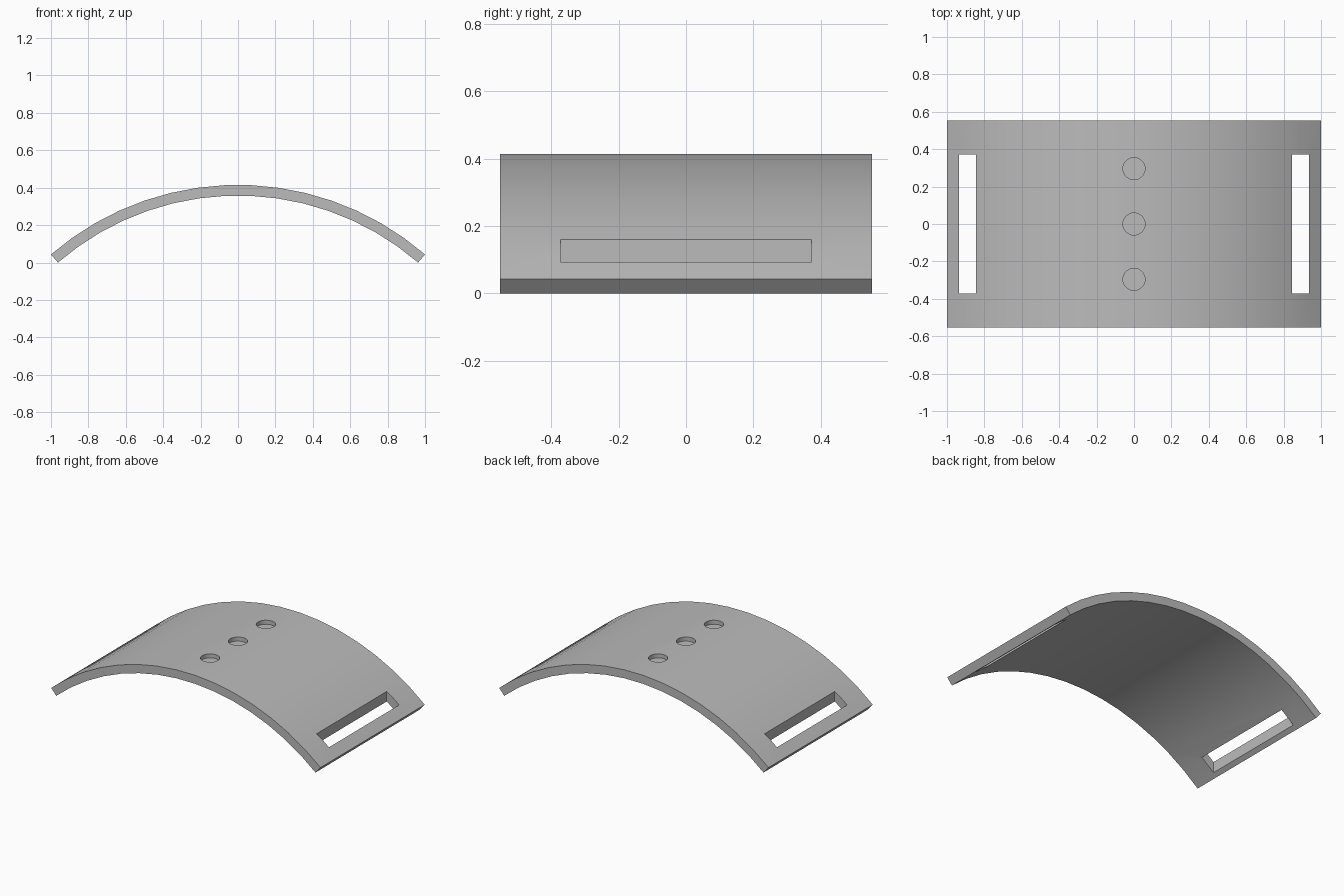
import bpy, bmesh, math
from mathutils import Matrix

cube = bpy.data.objects.get("Cube")
if cube:
    bpy.data.objects.remove(cube, do_unlink=True)

OUTER, INNER, CENTRE_Z = 1.53, 1.473, -1.115
HALF_ANGLE = math.asin(1 / OUTER)
SEGMENTS = 15
HALF_WIDTH = 0.553

grey = bpy.data.materials.new("plain_grey")
grey.use_nodes = True
grey.diffuse_color = (0.5, 0.5, 0.5, 1)
grey.node_tree.nodes["Principled BSDF"].inputs["Base Color"].default_value = grey.diffuse_color


def make_object(name, bm):
    bmesh.ops.recalc_face_normals(bm, faces=bm.faces)
    mesh = bpy.data.meshes.new(name)
    bm.to_mesh(mesh)
    bm.free()
    mesh.materials.append(grey)
    obj = bpy.data.objects.new(name, mesh)
    bpy.context.collection.objects.link(obj)
    return obj


def arc_points(bm, radius):
    angles = [HALF_ANGLE * (2 * i / SEGMENTS - 1) for i in range(SEGMENTS + 1)]
    return [bm.verts.new((radius * math.sin(a), -HALF_WIDTH,
                          CENTRE_Z + radius * math.cos(a))) for a in angles]


# Curved plate: arc-shaped profile extruded along y
bm = bmesh.new()
profile = bm.faces.new(arc_points(bm, OUTER) + arc_points(bm, INNER)[::-1])
result = bmesh.ops.extrude_face_region(bm, geom=[profile])
moved = [v for v in result["geom"] if isinstance(v, bmesh.types.BMVert)]
bmesh.ops.translate(bm, verts=moved, vec=(0, 2 * HALF_WIDTH, 0))
plate = make_object("curved_plate", bm)

cutters = []

# Strap slots, cut straight down near both ends
for side in (-1, 1):
    bm = bmesh.new()
    place = Matrix.Translation((side * 0.89, 0, 0.1)) @ Matrix.Diagonal((0.092, 0.744, 0.6, 1))
    bmesh.ops.create_cube(bm, size=1, matrix=place)
    cutters.append(make_object("slot_cutter", bm))

# Shallow round pockets along the crown
for y in (-0.296, 0, 0.296):
    bm = bmesh.new()
    bmesh.ops.create_cone(bm, cap_ends=True, segments=32, radius1=0.059, radius2=0.059,
                          depth=0.2, matrix=Matrix.Translation((0, y, 0.486)))
    cutters.append(make_object("pocket_cutter", bm))

# Cut the openings and discard the cutters
bpy.ops.object.select_all(action="DESELECT")
bpy.context.view_layer.objects.active = plate
plate.select_set(True)
for cutter in cutters:
    cutter.hide_render = True
    cut = plate.modifiers.new("cut", "BOOLEAN")
    cut.operation = "DIFFERENCE"
    cut.solver = "EXACT"
    cut.object = cutter
    bpy.ops.object.modifier_apply(modifier=cut.name)
    bpy.data.objects.remove(cutter, do_unlink=True)

bpy.ops.object.shade_smooth_by_angle(angle=math.radians(30))
